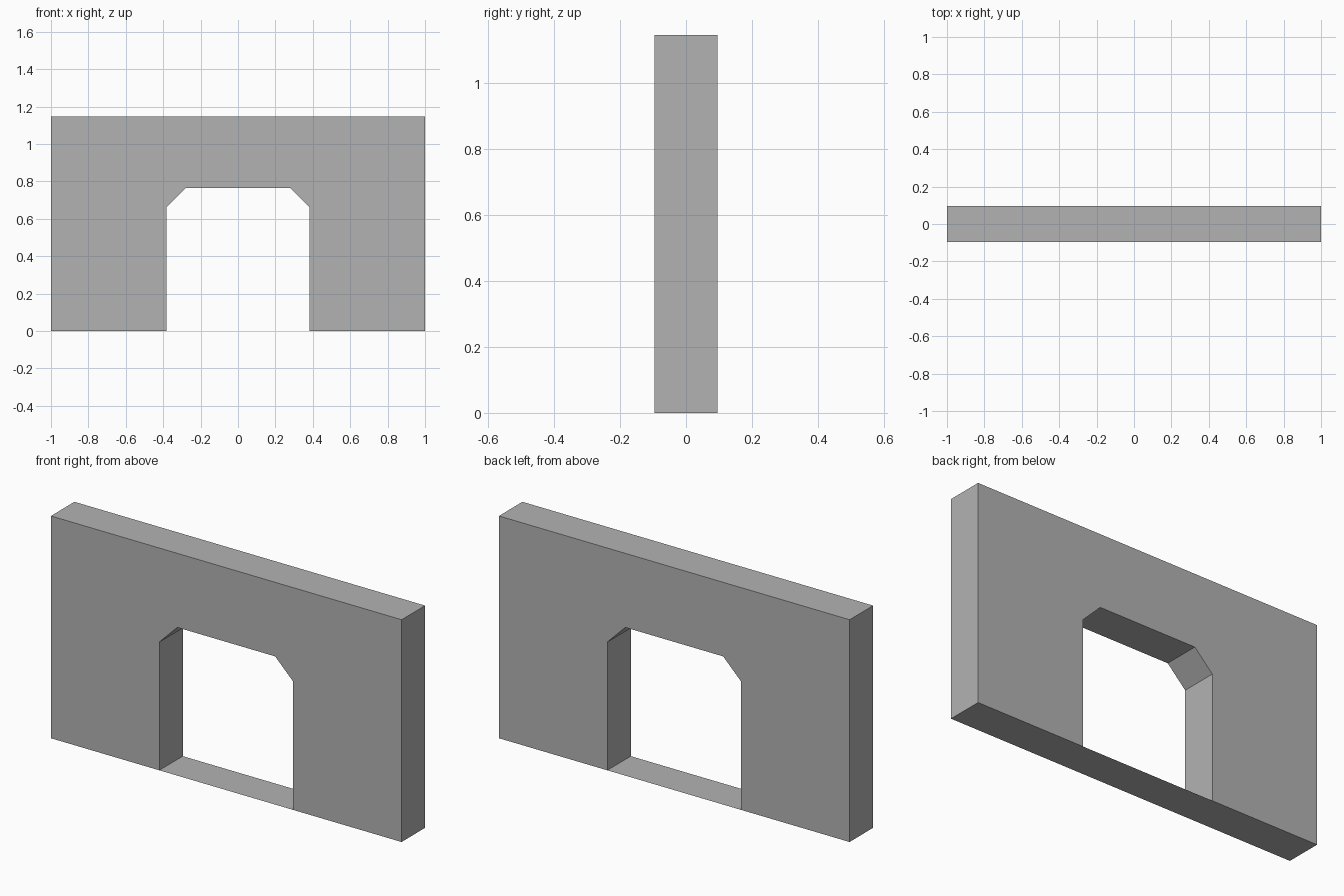
import bpy
import bmesh

cube = bpy.data.objects.get("Cube")
if cube:
    bpy.data.objects.remove(cube, do_unlink=True)

HALF_WIDTH, HEIGHT, HALF_DEPTH = 1.0, 1.146, 0.0955
DOOR_HALF, DOOR_TOP, CHAMFER = 0.382, 0.764, 0.103

grey = bpy.data.materials.new("plain_grey")
grey.use_nodes = True
colour = (0.45, 0.45, 0.45, 1)
grey.diffuse_color = colour
grey.node_tree.nodes["Principled BSDF"].inputs["Base Color"].default_value = colour


def add_object(name, bm):
    mesh = bpy.data.meshes.new(name)
    bm.to_mesh(mesh)
    bm.free()
    mesh.materials.append(grey)
    obj = bpy.data.objects.new(name, mesh)
    bpy.context.collection.objects.link(obj)
    return obj


# Wall: half outline mirrored into an arch profile, then extruded in depth
half = [
    (HALF_WIDTH, HEIGHT),
    (HALF_WIDTH, 0),
    (DOOR_HALF, 0),
    (DOOR_HALF, DOOR_TOP - CHAMFER),
    (DOOR_HALF - CHAMFER, DOOR_TOP),
]
outline = half + [(-x, z) for x, z in reversed(half)]
bm = bmesh.new()
front = bm.faces.new([bm.verts.new((x, -HALF_DEPTH, z)) for x, z in outline])
back = bmesh.ops.extrude_face_region(bm, geom=[front], use_keep_orig=True)
moved = [v for v in back["geom"] if isinstance(v, bmesh.types.BMVert)]
bmesh.ops.translate(bm, verts=moved, vec=(0, 2 * HALF_DEPTH, 0))
bmesh.ops.recalc_face_normals(bm, faces=bm.faces)
add_object("doorway_wall", bm)

# Threshold: flat sheet closing the floor of the doorway
bm = bmesh.new()
corners = [(-1, -1), (1, -1), (1, 1), (-1, 1)]
bm.faces.new([bm.verts.new((sx * DOOR_HALF, sy * HALF_DEPTH, 0)) for sx, sy in corners])
add_object("doorway_threshold", bm)
